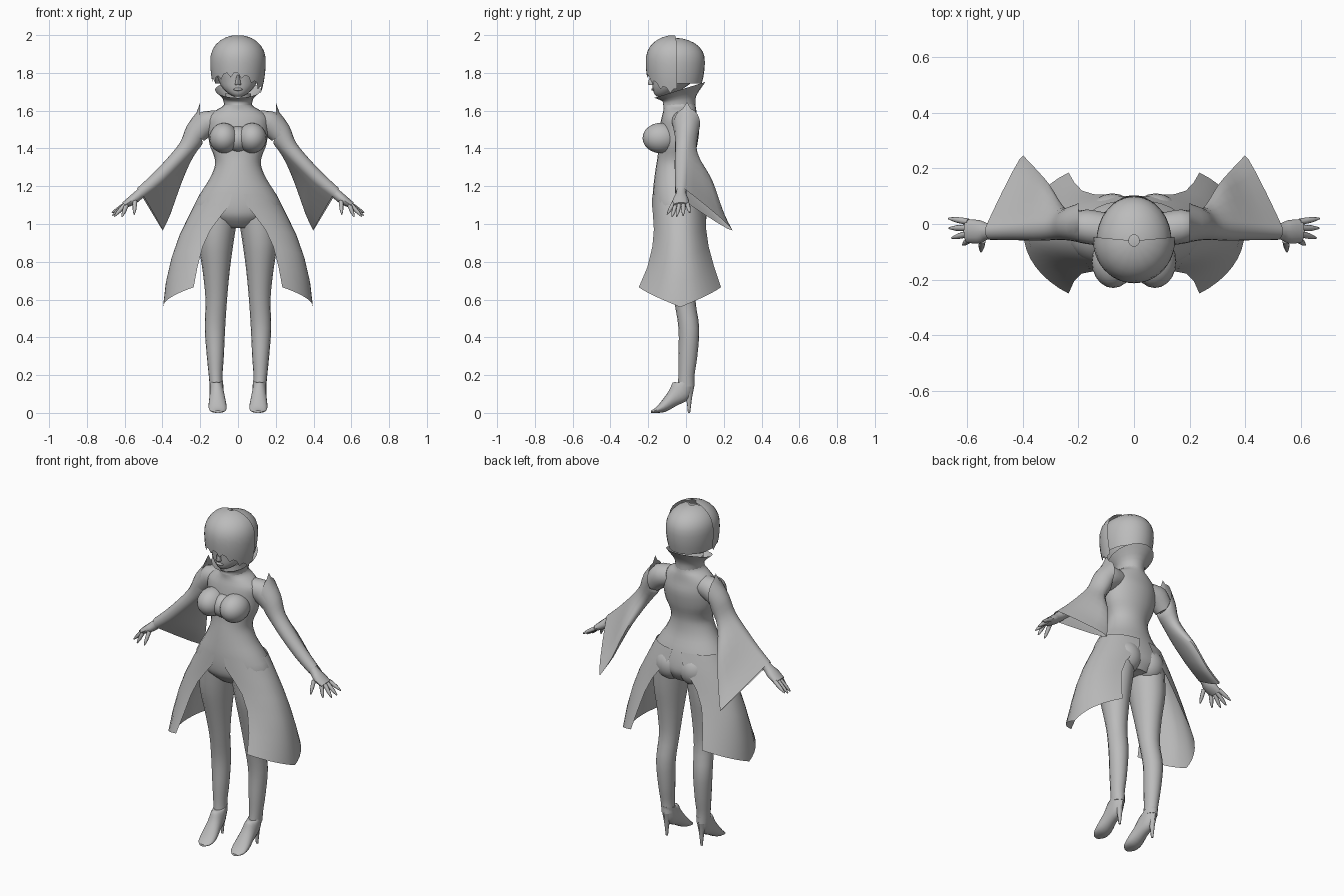
import bpy, bmesh, math
from mathutils import Vector as V

if "Cube" in bpy.data.objects:
    bpy.data.objects.remove(bpy.data.objects["Cube"])

grey = bpy.data.materials.new("plain_grey")
grey.diffuse_color = (0.5, 0.5, 0.5, 1)
grey.use_nodes = True
grey.node_tree.nodes["Principled BSDF"].inputs["Base Color"].default_value = grey.diffuse_color


def finish(name, bm, mirror=False, angle=50):
    bmesh.ops.recalc_face_normals(bm, faces=bm.faces)
    me = bpy.data.meshes.new(name)
    bm.to_mesh(me)
    bm.free()
    ob = bpy.data.objects.new(name, me)
    bpy.context.collection.objects.link(ob)
    me.materials.append(grey)
    if mirror:
        ob.modifiers.new("mirror", 'MIRROR').use_mirror_merge = False
    bpy.ops.object.select_all(action='DESELECT')
    ob.select_set(True)
    bpy.context.view_layer.objects.active = ob
    bpy.ops.object.shade_smooth_by_angle(angle=math.radians(angle))
    return ob


def grid(name, rows, closed=False, caps=(False, False), mirror=False, angle=50):
    """Skin rows of points with quads."""
    bm = bmesh.new()
    vs = [[bm.verts.new(p) for p in r] for r in rows]
    n = len(rows[0])
    for a, b in zip(vs, vs[1:]):
        for i in range(n if closed else n - 1):
            j = (i + 1) % n
            bm.faces.new((a[i], a[j], b[j], b[i]))
    for on, ring in zip(caps, (vs[0], vs[-1])):
        if on:
            bm.faces.new(ring)
    return finish(name, bm, mirror, angle)


def smooth_path(keys, sub):
    """Catmull-Rom through tuples of vectors."""
    out = []
    for i in range(len(keys) - 1):
        k = [keys[max(0, min(len(keys) - 1, i + d))] for d in (-1, 0, 1, 2)]
        for s in range(sub):
            t = s / sub
            out.append([b + (c - a) * (t / 2) + (2 * a - 5 * b + 4 * c - d) * (t * t / 2)
                        + (3 * b - a - 3 * c + d) * (t ** 3 / 2) for a, b, c, d in zip(*k)])
    return out + [list(keys[-1])]


def tube(name, keys, n=16, sub=3, caps=(True, True), mirror=False, angle=50):
    """Loft rings given as (centre, half axis, half axis)."""
    rows = []
    for c, u, v in smooth_path([tuple(V(q) for q in k) for k in keys], sub):
        rows.append([c + u * math.cos(2 * math.pi * i / n) + v * math.sin(2 * math.pi * i / n)
                     for i in range(n)])
    return grid(name, rows, True, caps, mirror, angle)


def level(z, x0, x1, y0, y1):
    return (((x0 + x1) / 2, (y0 + y1) / 2, z), ((x1 - x0) / 2, 0, 0), (0, (y1 - y0) / 2, 0))


def ball(name, c, r, mirror=False):
    bm = bmesh.new()
    bmesh.ops.create_uvsphere(bm, u_segments=20, v_segments=12, radius=1)
    for v in bm.verts:
        v.co = V(c) + V(a * b for a, b in zip(v.co, r))
    return finish(name, bm, mirror)


# torso with pelvis
body = [(1.69, .07, -.12, .04), (1.63, .075, -.12, .05), (1.60, .12, -.12, .055),
        (1.56, .16, -.13, .06), (1.50, .16, -.14, .07), (1.42, .15, -.145, .06),
        (1.36, .127, -.15, .045), (1.31, .122, -.158, .04), (1.24, .15, -.168, .05),
        (1.16, .20, -.176, .08), (1.08, .235, -.175, .10), (1.03, .19, -.16, .10),
        (.98, .10, -.11, .07)]
tube("torso", [level(z, -w, w, a, b) for z, w, a, b in body], n=24)
ball("bust", (.075, -.135, 1.455), (.077, .095, .08), True)
ball("bust_bridge", (0, -.13, 1.45), (.07, .07, .068))
ball("buttock", (.078, .035, 1.05), (.085, .075, .09), True)

# legs, shoes and heels
leg = [(1.05, .0, .20, -.15, .09), (.9, .024, .208, -.135, .08), (.75, .044, .187, -.10, .06),
       (.6, .058, .172, -.065, .05), (.45, .068, .176, -.04, .07), (.3, .075, .165, -.04, .06),
       (.2, .082, .155, -.04, .045), (.14, .08, .15, -.045, .045)]
tube("leg", [level(*k) for k in leg], mirror=True)
tube("shoe", [((.115, 0, .17), (.036, 0, 0), (0, .045, .01)),
              ((.113, -.025, .12), (.037, 0, 0), (0, .045, -.04)),
              ((.11, -.07, .078), (.042, 0, 0), (0, .02, -.04)),
              ((.108, -.12, .035), (.048, 0, 0), (0, .008, -.03)),
              ((.107, -.16, .014), (.042, 0, 0), (0, 0, -.014)),
              ((.107, -.186, .006), (.018, 0, 0), (0, 0, -.006))], mirror=True)
tube("heel", [level(.15, .085, .145, -.03, .046), level(.08, .1, .13, .0, .032),
              level(0, .108, .122, .01, .022)], n=8, sub=2, mirror=True)

# split skirt panels: corner z, side z, side x, corner x, front y, back y
panels = [(1.16, 1.16, .202, .03, -.178, .085), (1.10, 1.10, .232, .045, -.18, .10),
          (1.05, 1.04, .262, .085, -.175, .105), (.97, .94, .31, .145, -.17, .107),
          (.88, .82, .352, .187, -.178, .12), (.77, .69, .382, .215, -.205, .15),
          (.665, .56, .397, .235, -.25, .185)]
rows = []
for zc, zm, w, xc, yf, yb in panels:
    top = math.acos(xc / w)
    row = []
    for i in range(-8, 9):
        f = top * i / 8
        y = -.03 + ((yb if i > 0 else yf) + .03) * abs(math.sin(f) / math.sin(top))
        row.append((w * math.cos(f), y, zm + (zc - zm) * abs(i / 8)))
    rows.append(row)
grid("skirt_panel", rows, mirror=True)

# bare shoulders
tube("shoulder", [((.10, -.02, 1.545), (0, .06, 0), (.02, 0, .055)),
                  ((.17, -.01, 1.53), (0, .062, 0), (.035, 0, .058)),
                  ((.225, -.01, 1.47), (0, .05, 0), (.045, 0, .03))], mirror=True)

# bell sleeves: centre, half depth, half height vector, trailing drape
sleeve = [((.20, .005, 1.53), .07, (.0, 0, .085), (0, 0, 0)),
          ((.228, 0, 1.475), .06, (.04, 0, .05), (0, .005, 0)),
          ((.27, -.01, 1.405), .047, (.035, 0, .03), (0, .03, -.03)),
          ((.34, -.015, 1.325), .045, (.028, 0, .03), (-.02, .12, -.09)),
          ((.43, -.02, 1.235), .038, (.025, 0, .028), (-.06, .19, -.16)),
          ((.515, -.025, 1.165), .032, (.02, 0, .024), (-.105, .245, -.185))]
keys = [tuple(V(q) for q in (c, (0, d, 0), h, g)) for c, d, h, g in sleeve]
rows = []
for k, (c, u, v, g) in enumerate(smooth_path(keys, 3)):
    row = []
    for i in range(20):
        a = 2 * math.pi * i / 20
        pull = max(0, math.cos(a + math.pi / 5)) ** 1.6
        p = c + u * math.cos(a) + v * math.sin(a) + g * pull
        if k == 0 and i == 5:      # pointed shoulder peak
            p += V((.0, 0, .03))
        row.append(p)
    rows.append(row)
grid("sleeve", rows, closed=True, mirror=True)

# forearm, palm, fingers
tube("forearm_and_palm", [((.38, -.018, 1.285), (0, .033, 0), (.022, 0, .024)),
                          ((.51, -.025, 1.168), (0, .027, 0), (.018, 0, .02)),
                          ((.555, -.028, 1.13), (0, .042, 0), (.016, 0, .02)),
                          ((.60, -.025, 1.10), (0, .042, 0), (.012, 0, .014))], n=12, mirror=True)
fingers = [((.595, .008, 1.105), (.667, .02, 1.06)), ((.60, -.014, 1.10), (.665, -.015, 1.045)),
           ((.60, -.036, 1.10), (.655, -.05, 1.04)), ((.59, -.055, 1.10), (.615, -.075, 1.037)),
           ((.545, -.06, 1.12), (.55, -.10, 1.05))]
for i, (a, b) in enumerate(fingers):
    a, b = V(a), V(b)
    d = (b - a).normalized()
    u = d.cross(V((0, 1, 0))).normalized()
    v = d.cross(u)
    tube("thumb" if i == 4 else "finger",
         [(a, u * .012, v * .012), (a.lerp(b, .6), u * .01, v * .01), (b, u * .003, v * .003)],
         n=8, sub=2, mirror=True)

# flared collar
tube("collar", [level(1.63, -.074, .074, -.123, .05),
                ((0, -.035, 1.665), (.082, 0, 0), (0, .09, .015)),
                ((0, -.032, 1.71), (.122, 0, 0), (0, .135, .042))], n=20, caps=(False, False))

# face with nose and lips
head = [(1.675, .022, -.155, -.10), (1.69, .05, -.168, -.06), (1.72, .082, -.176, -.01),
        (1.76, .103, -.18, .04), (1.82, .118, -.185, .06), (1.9, .11, -.17, .05),
        (1.96, .06, -.12, 0)]
tube("face", [level(z, -w, w, a, b) for z, w, a, b in head], n=20)
tube("nose", [level(1.735, -.014, .014, -.195, -.165), level(1.745, -.015, .015, -.202, -.165),
              level(1.79, -.006, .006, -.188, -.17)], n=8, sub=2)
ball("lips", (0, -.172, 1.713), (.024, .012, .008))


def hair(name, a0, a1, rx, ry, hem, steps, top):
    """Dome sheet around the head; angle 0 faces front."""
    rows = []
    for k in range(11):
        t = 1 - math.cos(k / 10 * math.pi / 2)
        row = []
        for i in range(steps + 1):
            a = math.radians(a0 + (a1 - a0) * i / steps)
            z = top - .001 + (hem(a, i) - top) * t
            s = (z - 1.86) / (top - 1.86)
            r = math.sqrt(max(0, 1 - s ** 2.3)) if s > 0 else 1 - .12 * s * s
            row.append((rx * r * math.sin(a), -.06 - ry * r * math.cos(a), z))
        rows.append(row)
    grid(name, rows, angle=40)


# rounded back hair and swept, jagged fringe
hair("back_hair", 75, 285, .135, .16, lambda a, i: 1.745, 18, 1.985)
hair("fringe", -95, 95, .147, .153,
     lambda a, i: 1.80 - .025 * math.sin(a) - .06 * math.sin(a) ** 2 - (.025 if i % 3 == 1 else 0),
     24, 2.0)
